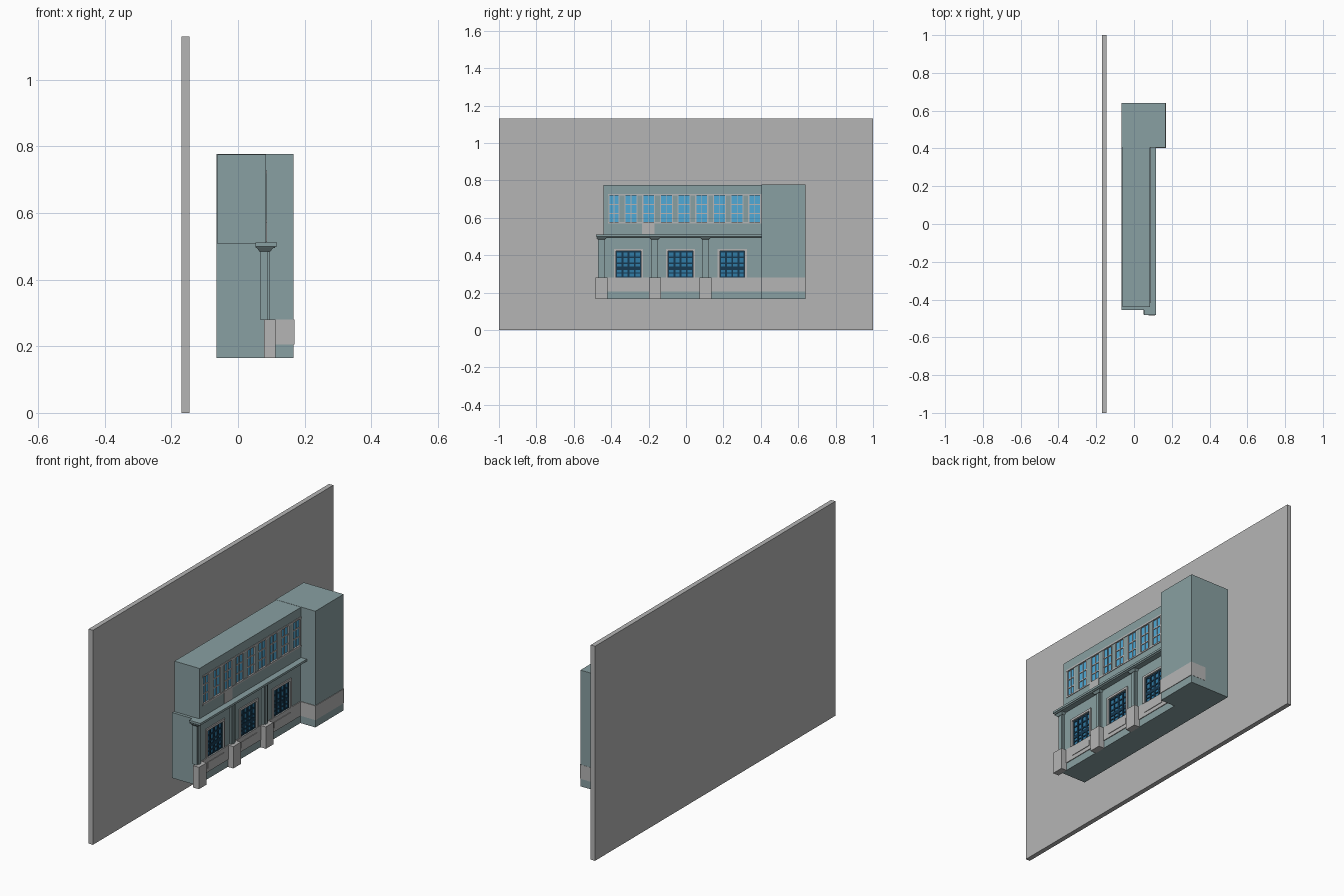
import bpy, bmesh

if "Cube" in bpy.data.objects:
    bpy.data.objects.remove(bpy.data.objects["Cube"])


def material(name, rgb):
    m = bpy.data.materials.new(name)
    m.diffuse_color = (*rgb, 1)
    m.use_nodes = True
    m.node_tree.nodes["Principled BSDF"].inputs["Base Color"].default_value = m.diffuse_color
    return m


TEAL = material("teal plaster", (0.25, 0.35, 0.36))
GREY = material("light grey stone", (0.46, 0.46, 0.46))
SKY = material("light blue glass", (0.08, 0.40, 0.68))
BLUE = material("blue glass", (0.03, 0.20, 0.38))
NAVY = material("navy bars", (0.008, 0.04, 0.08))


def boxes(name, mat, items):
    """One object made of boxes (x0, x1, y0, y1, z0, z1, optional flare of the top)."""
    bm = bmesh.new()
    for x0, x1, y0, y1, z0, z1, *flare in items:
        f = flare[0] if flare else 0
        lo = [bm.verts.new(p) for p in
              ((x0, y0, z0), (x1, y0, z0), (x1, y1, z0), (x0, y1, z0))]
        hi = [bm.verts.new(p) for p in
              ((x0 - f, y0 - f, z1), (x1 + f, y0 - f, z1),
               (x1 + f, y1 + f, z1), (x0 - f, y1 + f, z1))]
        bm.faces.new(lo[::-1])
        bm.faces.new(hi)
        for i in range(4):
            j = (i + 1) % 4
            bm.faces.new((lo[i], lo[j], hi[j], hi[i]))
    me = bpy.data.meshes.new(name)
    bm.to_mesh(me)
    bm.free()
    me.materials.append(mat)
    ob = bpy.data.objects.new(name, me)
    bpy.context.collection.objects.link(ob)
    return ob


def skin(x0, x1, y0, y1, z0, z1, holes, h0, h1):
    """Wall layer with a row of openings (list of y ranges) between h0 and h1."""
    out = [(x0, x1, y0, y1, z0, h0), (x0, x1, y0, y1, h1, z1)]
    edges = [y0] + [v for h in holes for v in h] + [y1]
    for a, b in zip(edges[::2], edges[1::2]):
        if b - a > 1e-4:
            out.append((x0, x1, a, b, h0, h1))
    return out


# Backing panel
boxes("backing_panel", GREY, [(-0.17, -0.145, -1, 1, 0, 1.13)])

# Building masses
boxes("tower", TEAL, [(-0.065, 0.167, 0.405, 0.64, 0.165, 0.777)])
boxes("lower_core", TEAL, [(-0.065, 0.072, -0.455, 0.405, 0.165, 0.51)])
boxes("upper_core", TEAL, [(-0.062, 0.077, -0.44, 0.405, 0.51, 0.776)])
boxes("tower_band", GREY, [(0.08, 0.17, 0.402, 0.641, 0.205, 0.28)])

# Ground floor wall with three openings
low = [(c - 0.066, c + 0.066) for c in (-0.307, -0.029, 0.247)]
boxes("lower_wall", TEAL,
      skin(0.072, 0.08, -0.455, 0.405, 0.165, 0.51, low, 0.28, 0.422))

# Upper floor wall with nine openings
up = [(-0.412, -0.358)] + [(-0.326 + 0.0945 * i, -0.262 + 0.0945 * i) for i in range(8)]
boxes("upper_wall", TEAL,
      skin(0.077, 0.084, -0.44, 0.405, 0.51, 0.776, up, 0.575, 0.722))

# Ground floor windows: glass, bars, stone surround
glass, bars, surround = [], [], []
for a, b in low:
    glass.append((0.071, 0.073, a, b, 0.28, 0.422))
    for i in range(5):
        y = a + (b - a) * i / 4
        bars.append((0.072, 0.077, max(a, y - 0.005), min(b, y + 0.005), 0.28, 0.422))
    for z, h in ((0.28, 0.006), (0.302, 0.006), (0.322, 0.018), (0.352, 0.008),
                 (0.384, 0.008), (0.414, 0.008)):
        bars.append((0.072, 0.0765, a, b, z, z + h))
    surround += [(0.072, 0.086, a - 0.012, a, 0.28, 0.434),
                 (0.072, 0.086, b, b + 0.012, 0.28, 0.434),
                 (0.072, 0.086, a, b, 0.422, 0.434)]
boxes("lower_window_glass", BLUE, glass)
boxes("lower_window_bars", NAVY, bars)
boxes("lower_window_surrounds", GREY, surround)

# Upper windows: glass, thin bars, jambs, lintel and sill
glass, bars = [], []
for a, b in up:
    m = (a + b) / 2
    glass.append((0.076, 0.078, a, b, 0.575, 0.722))
    bars += [(0.077, 0.082, m - 0.0015, m + 0.0015, 0.575, 0.722),
             (0.077, 0.085, a - 0.003, a + 0.003, 0.575, 0.722),
             (0.077, 0.085, b - 0.003, b + 0.003, 0.575, 0.722)]
    bars += [(0.077, 0.0815, a, b, z - 0.003, z + 0.003) for z in (0.624, 0.672)]
boxes("upper_window_glass", SKY, glass)
boxes("upper_window_bars", GREY, bars)
boxes("upper_lintel_and_sill", GREY,
      [(0.077, 0.087, -0.417, 0.404, 0.719, 0.728),
       (0.077, 0.087, -0.417, 0.404, 0.571, 0.579)])
boxes("plaque", GREY, [(0.083, 0.087, -0.236, -0.168, 0.513, 0.571)])

# Stone plinth with a raised panel under each window
boxes("plinth", GREY, [(0.079, 0.084, -0.42, 0.404, 0.205, 0.28)])
boxes("plinth_panels", GREY,
      [(0.083, 0.087, a, b, 0.225, 0.257) for a, b in low])

# Pilasters, capitals and pedestals
cols = (-0.453, -0.167, 0.104)
boxes("pedestals", GREY,
      [(0.078, 0.112, c - 0.032, c + 0.032, 0.165, 0.28) for c in cols])
boxes("pilasters", TEAL,
      [(0.066, 0.09, c - 0.018, c + 0.018, 0.28, 0.485) for c in cols] +
      [(0.066, 0.094, c - 0.009, c + 0.009, 0.28, 0.485) for c in cols])
boxes("capitals", TEAL,
      [(0.066, 0.096, c - 0.018, c + 0.018, 0.484, 0.496, 0.011) for c in cols])

# Cornice over the ground floor
boxes("cornice", TEAL, [(0.052, 0.117, -0.481, 0.405, 0.5, 0.511),
                        (0.055, 0.11, -0.476, 0.405, 0.495, 0.5, 0.004)])
